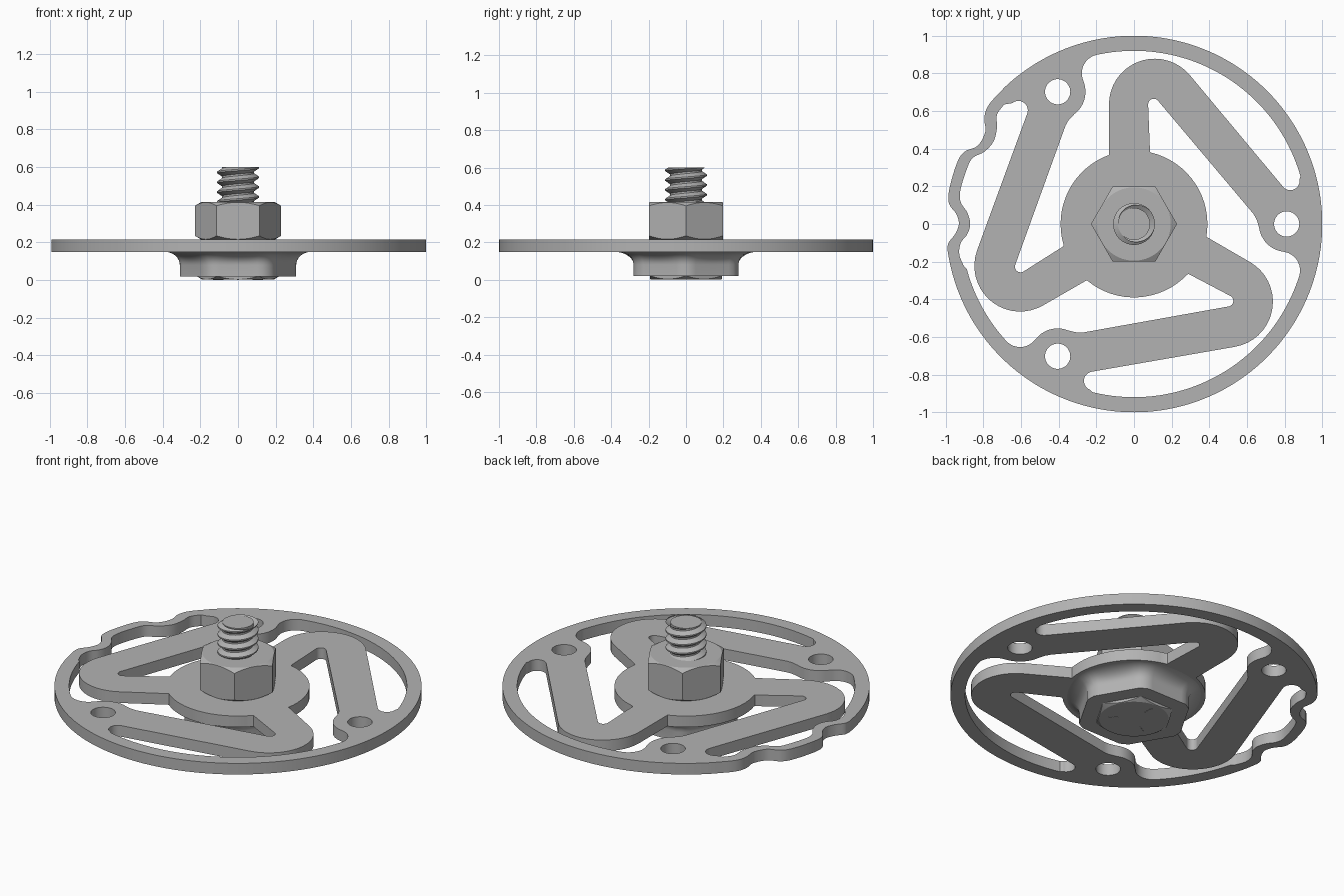
import bpy, bmesh, math
from math import cos, sin, pi, radians
from mathutils import Vector, Matrix

if "Cube" in bpy.data.objects:
    bpy.data.objects.remove(bpy.data.objects["Cube"])

steel = bpy.data.materials.new("grey_steel")
steel.diffuse_color = (0.45, 0.45, 0.45, 1)
steel.use_nodes = True
steel.node_tree.nodes["Principled BSDF"].inputs["Base Color"].default_value = steel.diffuse_color


def finish(ob, angle=30):
    """Weld, fix normals, smooth and colour an object."""
    bm = bmesh.new()
    bm.from_mesh(ob.data)
    bmesh.ops.remove_doubles(bm, verts=bm.verts, dist=1e-5)
    bmesh.ops.recalc_face_normals(bm, faces=bm.faces)
    bm.to_mesh(ob.data)
    bm.free()
    ob.data.materials.clear()
    ob.data.materials.append(steel)
    bpy.ops.object.select_all(action='DESELECT')
    ob.select_set(True)
    bpy.context.view_layer.objects.active = ob
    bpy.ops.object.shade_smooth_by_angle(angle=radians(angle))


def loft(name, rings, angle=30):
    """Join closed rings of points, capping both ends."""
    bm = bmesh.new()
    loops = [[bm.verts.new(p) for p in ring] for ring in rings]
    n = len(loops[0])
    for a, b in zip(loops, loops[1:]):
        for i in range(n):
            j = (i + 1) % n
            bm.faces.new((a[i], a[j], b[j], b[i]))
    bm.faces.new(loops[0][::-1])
    bm.faces.new(loops[-1])
    me = bpy.data.meshes.new(name)
    bm.to_mesh(me)
    bm.free()
    ob = bpy.data.objects.new(name, me)
    bpy.context.collection.objects.link(ob)
    finish(ob, angle)
    return ob


# ---------- flat plate drawn as arcs and smooth paths ----------
def arc(cx, cy, r, a0, a1):
    n = max(3, int(abs(a1 - a0) * max(r, 0.25) / 2.0))
    return [(cx + r * cos(radians(a0 + (a1 - a0) * i / n)),
             cy + r * sin(radians(a0 + (a1 - a0) * i / n))) for i in range(n + 1)]


def turn(pts, deg):
    c, s = cos(radians(deg)), sin(radians(deg))
    return [(x * c - y * s, x * s + y * c) for x, y in pts]


def smooth(pts, n=5):
    """Catmull-Rom curve through the points."""
    v = [Vector(p) for p in pts]
    v = [2 * v[0] - v[1]] + v + [2 * v[-1] - v[-2]]
    out = []
    for a, b, c, d in zip(v, v[1:], v[2:], v[3:]):
        for i in range(n):
            t = i / n
            q = 0.5 * (2 * b + (c - a) * t + (2 * a - 5 * b + 4 * c - d) * t * t
                       + (3 * b - a - 3 * c + d) * t ** 3)
            out.append((q.x, q.y))
    return out + [tuple(v[-2])]


# wavy stretch of rim, outside and inside edges
wave_out = smooth([(-0.688, 0.725), (-0.77, 0.635), (-0.795, 0.565), (-0.79, 0.49),
                   (-0.83, 0.416), (-0.90, 0.384), (-0.94, 0.325), (-0.98, 0.19),
                   (-0.983, 0.11), (-0.944, 0.053), (-0.93, 0.0), (-0.95, -0.053),
                   (-0.985, -0.1), (-0.991, -0.135)])
wave_in = smooth([(-0.69, 0.635), (-0.728, 0.58), (-0.728, 0.51), (-0.747, 0.437),
                  (-0.795, 0.384), (-0.855, 0.352), (-0.885, 0.30), (-0.922, 0.18),
                  (-0.92, 0.115), (-0.885, 0.06), (-0.87, 0.0), (-0.885, -0.053),
                  (-0.92, -0.1), (-0.928, -0.16), (-0.906, -0.22)])


def cutout(k):
    """Winding opening between the rim, the hub and two spring arms."""
    rim = arc(0, 0, 0.92, 16, 102) if k != 1 else \
        turn(wave_in + arc(0, 0, 0.92, 195, 222), -120)
    far = (arc(0.782, -0.247, 0.1, -17, 83)          # rim fillet
           + arc(0.811, 0, 0.148, 262, 187)          # pad edge
           + [(0.651, 0.025), (0.635, 0.053)]
           + arc(0.105, 0.635, 0.03, 40, 180)        # inside of arm bend
           + [(0.085, 0.384)])
    near = (arc(0, 0, 0.39, 196.5, 110)              # hub edge
            + arc(0.11, 0.635, 0.243, 180, 40)       # outside of arm bend
            + arc(0.83, 0.23, 0.05, 220, 370))       # slot end
    return turn(rim + turn(far, 120) + near, 120 * k)


loops = [arc(0, 0, 1, -172.2, 133.5) + wave_out[1:-1]]
for k in range(3):
    loops.append(cutout(k))
    loops.append(turn(arc(0.811, 0, 0.067, 0, 360)[:-1], 120 * k))

cu = bpy.data.curves.new("spring_plate", 'CURVE')
cu.dimensions = '2D'
cu.fill_mode = 'BOTH'
cu.extrude = 0.0335
for pts in loops:
    sp = cu.splines.new('POLY')
    sp.points.add(len(pts) - 1)
    for p, (x, y) in zip(sp.points, pts):
        p.co = (x, y, 0, 1)
    sp.use_cyclic_u = True
plate = bpy.data.objects.new("spring_plate", cu)
bpy.context.collection.objects.link(plate)
plate.select_set(True)
bpy.context.view_layer.objects.active = plate
bpy.ops.object.convert(target='MESH')
plate = bpy.context.object
plate.data.transform(Matrix.Translation((0, 0, 0.1815)))
finish(plate)

# ---------- hexagonal parts ----------
N = 72
angles = [2 * pi * i / N for i in range(N)]


def hex_r(a, apothem):
    return apothem / cos((a % (pi / 3)) - pi / 6)


def ring(rf, zf):
    return [(rf(a) * cos(a), rf(a) * sin(a), zf(a)) for a in angles]


def hex_block(name, ap, z0, z1, top=True):
    """Hexagonal prism with conical corner chamfers."""
    drop = lambda a: 0.6 * (hex_r(a, ap) - ap * 0.985)
    full = lambda a: hex_r(a, ap)
    rings = [ring(lambda a: ap * 0.985, lambda a: z0), ring(full, lambda a: z0 + drop(a))]
    if top:
        rings += [ring(full, lambda a: z1 - drop(a)), ring(lambda a: ap * 0.985, lambda a: z1)]
    else:
        rings.append(ring(full, lambda a: z1))
    return loft(name, rings, 25)


hex_block("nut", 0.198, 0.215, 0.415)
hex_block("bolt_head", 0.192, 0.002, 0.1, top=False)

# raised strokes on the bolt head
for k in range(3):
    m = Matrix.Rotation(radians(90 + 120 * k), 4, 'Z')
    loft("head_mark", [[m @ Vector((x, y, z)) for x, y in
                        ((0.09, -0.004), (0.15, -0.004), (0.15, 0.004), (0.09, 0.004))]
                       for z in (0.0, 0.004)])

# boss under the hub: rounded hexagon flaring out to a circle
wall = lambda a: min(hex_r(a, 0.28), 0.309)
boss = [ring(wall, lambda a: 0.02)]
for i in range(9):
    f = pi / 2 * i / 8
    boss.append(ring(lambda a: wall(a) + (0.388 - wall(a)) * (1 - cos(f)),
                     lambda a: 0.08 + 0.07 * sin(f)))
loft("flared_boss", boss, 35)

# ---------- threaded shank ----------
Z0, Z1, PITCH = 0.36, 0.6, 0.052
STEPS = [(0.0, 0.084), (0.15, 0.084), (0.5, 0.111), (0.65, 0.111), (1.0, 0.084)]


def thread_r(u):
    u %= 1.0
    for (a, ra), (b, rb) in zip(STEPS, STEPS[1:]):
        if u <= b:
            return ra + (rb - ra) * (u - a) / (b - a)
    return 0.084


rows = []
for t in range(-1, 7):
    for u, _ in STEPS[:-1]:
        row = []
        for a in angles:
            z = min(max(Z0 + PITCH * (t + u + a / (2 * pi)), Z0), Z1)
            r = thread_r((z - Z0) / PITCH - a / (2 * pi))
            row.append((r * cos(a), r * sin(a), z))
        rows.append(row)


def thread():
    """Helical surface: each row continues into the row one turn higher."""
    bm = bmesh.new()
    vs = [[bm.verts.new(p) for p in row] for row in rows]
    for j in range(len(vs) - 1):
        for i in range(N):
            wrap = i == N - 1
            hi, lo = j + 1 + 4 * wrap, j + 4 * wrap
            if hi < len(vs):
                q = (vs[j][i], vs[lo][(i + 1) % N], vs[hi][(i + 1) % N], vs[j + 1][i])
                bm.faces.new(q)
    bmesh.ops.remove_doubles(bm, verts=bm.verts, dist=1e-5)
    bmesh.ops.dissolve_degenerate(bm, edges=bm.edges, dist=1e-5)
    me = bpy.data.meshes.new("thread")
    bm.to_mesh(me)
    bm.free()
    ob = bpy.data.objects.new("thread", me)
    bpy.context.collection.objects.link(ob)
    finish(ob, 25)


thread()
# smooth core closing the top of the thread
core = [ring(lambda a: 0.085, lambda a: 0.1),
        ring(lambda a: 0.085, lambda a: Z1)]
loft("shank", core)
